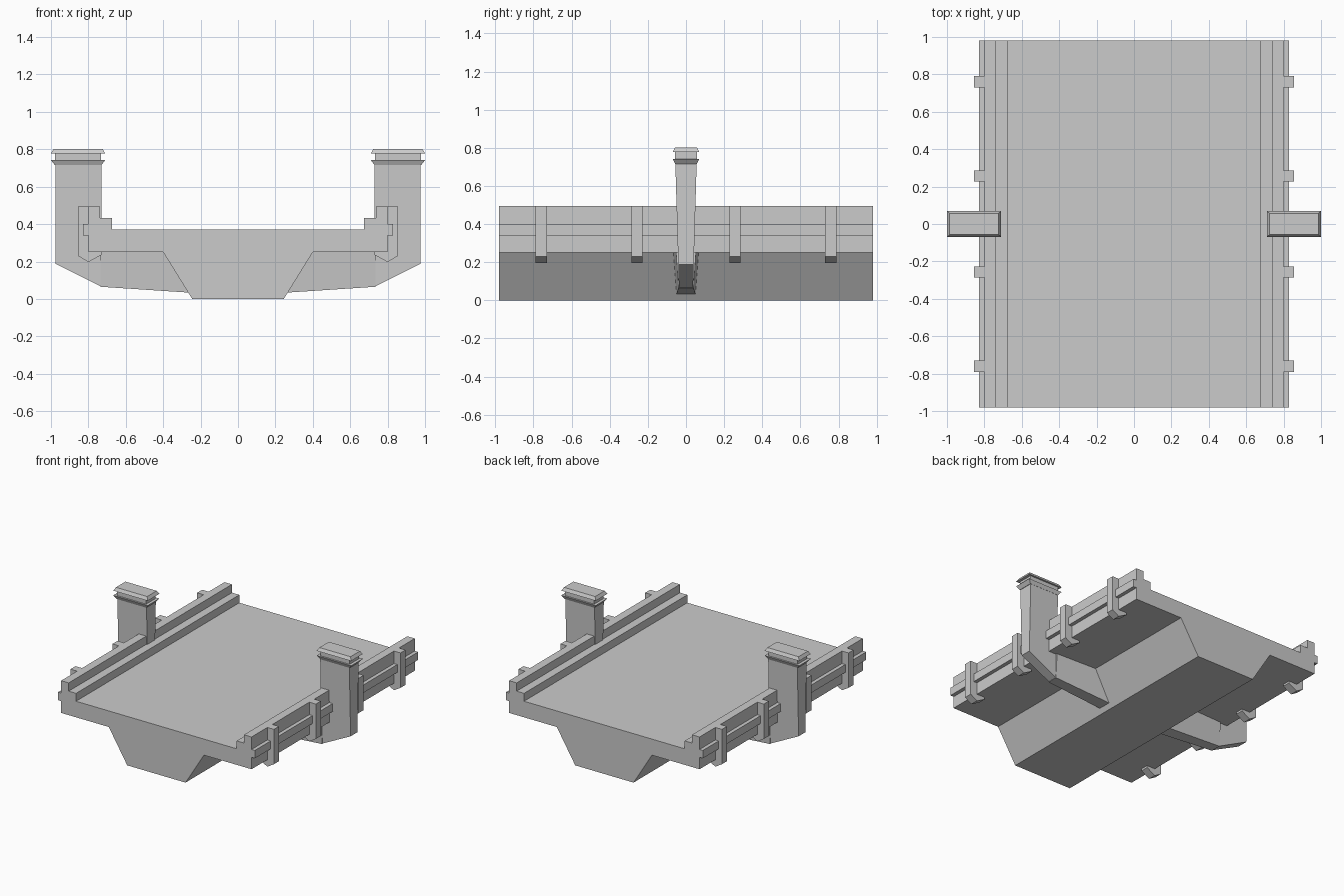
import bpy, bmesh

if "Cube" in bpy.data.objects:
    bpy.data.objects.remove(bpy.data.objects["Cube"])


def finish(name, bm, mirror=True):
    bmesh.ops.recalc_face_normals(bm, faces=bm.faces)
    mesh = bpy.data.meshes.new(name)
    bm.to_mesh(mesh)
    bm.free()
    ob = bpy.data.objects.new(name, mesh)
    bpy.context.collection.objects.link(ob)
    if mirror:
        ob.modifiers.new("Mirror", 'MIRROR').use_axis[0] = True
    return ob


def bridge(bm, rings):
    """Join equal-length point rings and close both ends."""
    rings = [[bm.verts.new(p) for p in r] for r in rings]
    for a, b in zip(rings, rings[1:]):
        for i in range(len(a)):
            j = (i + 1) % len(a)
            bm.faces.new((a[i], a[j], b[j], b[i]))
    bm.faces.new(rings[0])
    bm.faces.new(rings[-1])


def slab(bm, profile, y=0.0):
    """Side profile of (x, z, half width), thickened along y."""
    bridge(bm, [[(x, y + s * w, z) for x, z, w in profile] for s in (-1, 1)])


# Bridge deck: one symmetric cross-section with kerbs, side ridge and keel
half = [(0.245, 0.0), (0.40, 0.25), (0.80, 0.25), (0.80, 0.34), (0.828, 0.34),
        (0.828, 0.40), (0.80, 0.40), (0.80, 0.495), (0.737, 0.495),
        (0.737, 0.432), (0.675, 0.432), (0.675, 0.372)]
section = half + [(-x, z) for x, z in reversed(half)]
bm = bmesh.new()
slab(bm, [(x, z, 0.98) for x, z in section])
finish("bridge_deck", bm, mirror=False)

# Hooked brackets clamped over the deck sides
hook = [(0.79, 0.495), (0.855, 0.495), (0.855, 0.23), (0.80, 0.197),
        (0.73, 0.235), (0.73, 0.255), (0.79, 0.255)]
bm = bmesh.new()
for y in (-0.76, -0.257, 0.257, 0.76):
    slab(bm, [(x, z, 0.03) for x, z in hook], y)
finish("side_brackets", bm)

# Tapered pillars with a chamfered foot
bm = bmesh.new()
slab(bm, [(x, z, 0.035 + 0.029 * z) for x, z in
          [(0.73, 0.73), (0.975, 0.73), (0.975, 0.188), (0.73, 0.065)]])
finish("pillars", bm)

# Support arms running under the deck into the keel
bm = bmesh.new()
slab(bm, [(0.735, 0.252, 0.052), (0.735, 0.065, 0.04),
          (0.25, 0.033, 0.05), (0.25, 0.252, 0.072)])
finish("support_arms", bm)

# Pillar caps: lower flare, neck, bevelled top
bm = bmesh.new()
rings = []
for z, hx, hy in [(0.715, 0.124, 0.057), (0.742, 0.145, 0.07), (0.742, 0.123, 0.057),
                  (0.778, 0.123, 0.057), (0.778, 0.145, 0.07), (0.802, 0.131, 0.057)]:
    rings.append([(0.855 + sx * hx, sy * hy, z)
                  for sx, sy in ((-1, -1), (1, -1), (1, 1), (-1, 1))])
bridge(bm, rings)
finish("pillar_caps", bm)
